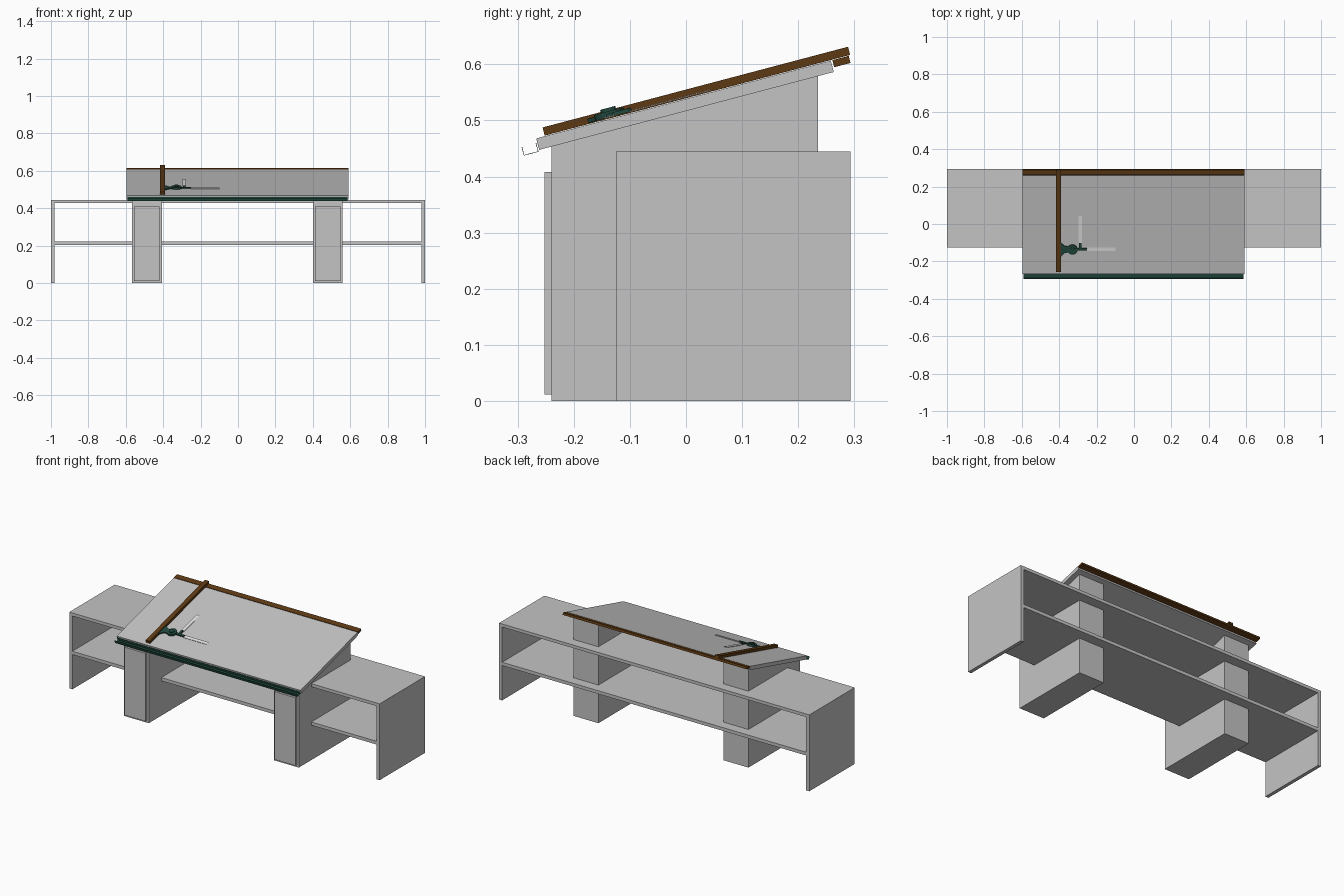
import bpy, bmesh, math
from mathutils import Matrix, Vector

cube = bpy.data.objects.get("Cube")
if cube:
    bpy.data.objects.remove(cube, do_unlink=True)


def material(name, rgb):
    m = bpy.data.materials.new(name)
    m.use_nodes = True
    m.diffuse_color = (*rgb, 1)
    m.node_tree.nodes["Principled BSDF"].inputs["Base Color"].default_value = (*rgb, 1)
    return m


GREY = material("grey panel", (0.55, 0.55, 0.55))
PALE = material("pale scale", (0.75, 0.75, 0.75))
WOOD = material("brown wood", (0.11, 0.042, 0.007))
GREEN = material("dark green metal", (0.016, 0.068, 0.05))

# Frame of the sloping board: x across, y up the slope, z out of the board face
SLOPE = Matrix.Translation((0, -0.267, 0.468)) @ Matrix.Rotation(math.radians(14.8), 4, 'X')
FLAT = Matrix.Identity(4)


def finish(name, bm, mat, frame):
    bmesh.ops.recalc_face_normals(bm, faces=bm.faces)
    mesh = bpy.data.meshes.new(name)
    bm.to_mesh(mesh)
    bm.free()
    mesh.materials.append(mat)
    ob = bpy.data.objects.new(name, mesh)
    ob.matrix_world = frame
    bpy.context.collection.objects.link(ob)
    return ob


def box(name, x, y, z, mat, frame=FLAT):
    bm = bmesh.new()
    bmesh.ops.create_cube(bm, size=1)
    for v in bm.verts:
        v.co = [a + (b - a) * (c + 0.5) for (a, b), c in zip((x, y, z), v.co)]
    return finish(name, bm, mat, frame)


def prism(name, points, axis, start, end, mat, frame=FLAT):
    """Extrude a 2D outline along x (outline in y, z) or z (outline in x, y)."""
    bm = bmesh.new()
    place = (lambda p: (start, *p)) if axis == 'X' else (lambda p: (*p, start))
    face = bm.faces.new([bm.verts.new(place(p)) for p in points])
    out = bmesh.ops.extrude_face_region(bm, geom=[face])
    move = Vector((end - start, 0, 0)) if axis == 'X' else Vector((0, 0, end - start))
    bmesh.ops.translate(bm, vec=move, verts=[g for g in out["geom"] if isinstance(g, bmesh.types.BMVert)])
    return finish(name, bm, mat, frame)


def disc(name, x, y, radius, z0, z1):
    ring = [(x + radius * math.cos(i * math.tau / 24), y + radius * math.sin(i * math.tau / 24))
            for i in range(24)]
    return prism(name, ring, 'Z', z0, z1, GREEN, SLOPE)


# Long shelf unit
DEPTH = (-0.125, 0.293)
box("shelf_top", (-1, 1), DEPTH, (0.427, 0.445), GREY)
box("middle_shelf", (-0.98, 0.98), DEPTH, (0.203, 0.222), GREY)
box("right_end_panel", (-1, -0.98), DEPTH, (0, 0.427), GREY)
box("left_end_panel", (0.98, 1), DEPTH, (0, 0.427), GREY)

# Pedestals with sloping tops and raised doors
side = [(-0.24, 0), (0.235, 0), (0.235, 0.579), (-0.24, 0.4535)]
for label, x in (("right", -0.567), ("left", 0.4)):
    prism(label + "_pedestal", side, 'X', x, x + 0.16, GREY)
    box(label + "_door", (x + 0.012, x + 0.148), (-0.252, -0.24), (0.012, 0.408), GREY)

# Drawing board with wooden back strip and straightedge
WIDTH = (-0.595, 0.59)
box("drawing_board", WIDTH, (0, 0.543), (-0.021, 0), GREY, SLOPE)
box("back_strip", WIDTH, (0.546, 0.576), (-0.013, 0), WOOD, SLOPE)
box("straightedge", (-0.416, -0.39), (0.016, 0.579), (0.001, 0.016), WOOD, SLOPE)

# Thin pencil trough along the front edge
trough = [(-0.029, -0.008), (-0.029, -0.024), (-0.002, -0.024), (-0.002, -0.008),
          (-0.003, -0.008), (-0.003, -0.023), (-0.028, -0.023), (-0.028, -0.008)]
prism("pencil_trough", trough, 'X', -0.591, 0.586, GREEN, SLOPE)

# Drafting head: flared bracket, round dial, handle and scale clamps
HX, HY = -0.329, 0.137
prism("head_bracket", [(-0.392, HY - 0.042), (-0.37, HY - 0.018), (HX, HY - 0.015),
                       (HX, HY + 0.015), (-0.37, HY + 0.018), (-0.392, HY + 0.042)],
      'Z', 0.003, 0.01, GREEN, SLOPE)
disc("head_dial", HX, HY, 0.027, 0.003, 0.014)
disc("head_knob", HX, HY, 0.014, 0.014, 0.02)
box("scale_arm", (HX, -0.25), (HY - 0.006, HY + 0.006), (0.003, 0.01), GREEN, SLOPE)
box("scale_clamp", (-0.294, -0.28), (HY, HY + 0.036), (0.003, 0.01), GREEN, SLOPE)

# Pair of thin scales at right angles
box("across_scale", (-0.25, -0.1), (HY - 0.01, HY + 0.01), (0.003, 0.005), PALE, SLOPE)
box("upright_scale", (-0.297, -0.277), (HY + 0.036, HY + 0.185), (0.003, 0.005), PALE, SLOPE)
